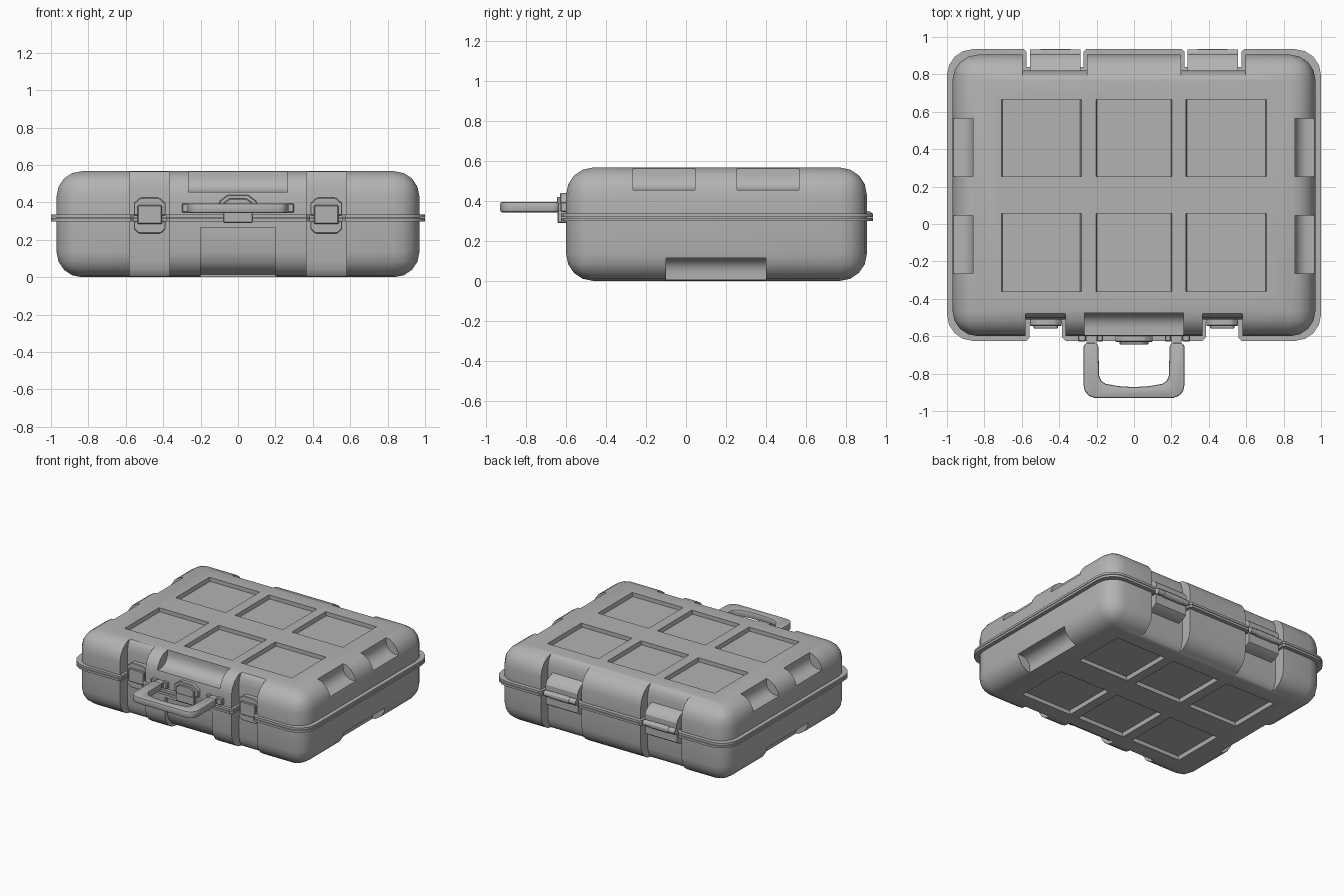
import bpy, bmesh, math
from mathutils import Vector

if "Cube" in bpy.data.objects:
    bpy.data.objects.remove(bpy.data.objects["Cube"])

grey = bpy.data.materials.new("grey plastic")
grey.diffuse_color = (0.45, 0.45, 0.45, 1)
grey.use_nodes = True
grey.node_tree.nodes["Principled BSDF"].inputs["Base Color"].default_value = grey.diffuse_color
H = 0.567      # case height
SEAM = 0.3175  # split between lid and base


def add_prism(bm, pts, axis, a, b):
    """Extrude a 2D outline along an axis: X uses (y,z), Y uses (x,z), Z uses (x,y)."""
    place = {"X": lambda u, v, w: (w, u, v),
             "Y": lambda u, v, w: (u, w, v),
             "Z": lambda u, v, w: (u, v, w)}[axis]
    lo = [bm.verts.new(place(u, v, a)) for u, v in pts]
    hi = [bm.verts.new(place(u, v, b)) for u, v in pts]
    faces = [bm.faces.new(lo), bm.faces.new(hi)]
    for i in range(len(pts)):
        j = (i + 1) % len(pts)
        faces.append(bm.faces.new((lo[i], lo[j], hi[j], hi[i])))
    bmesh.ops.recalc_face_normals(bm, faces=faces)


def finish(name, bm, bevel=0, segments=1):
    if bevel:
        sharp = [e for e in bm.edges if e.calc_face_angle(0) > 0.6]
        bmesh.ops.bevel(bm, geom=sharp, offset=bevel, segments=segments,
                        profile=0.5, affect='EDGES', clamp_overlap=True)
    bmesh.ops.recalc_face_normals(bm, faces=bm.faces[:])
    me = bpy.data.meshes.new(name)
    bm.to_mesh(me)
    bm.free()
    me.materials.append(grey)
    ob = bpy.data.objects.new(name, me)
    bpy.context.collection.objects.link(ob)
    return ob


def prism(name, pts, axis, a, b, bevel=0, segments=1):
    bm = bmesh.new()
    add_prism(bm, pts, axis, a, b)
    return finish(name, bm, bevel, segments)


def rect(u0, v0, u1, v1):
    return [(u0, v0), (u1, v0), (u1, v1), (u0, v1)]


def arc(cx, cy, r, a0, a1, n):
    return [(cx + r * math.cos(math.radians(a0 + (a1 - a0) * i / n)),
             cy + r * math.sin(math.radians(a0 + (a1 - a0) * i / n))) for i in range(n + 1)]


def mirrored(half):
    """Complete an outline given for x >= 0."""
    return half + [(-x, y) for x, y in reversed(half) if x > 1e-6]


def boolean(ob, other, op):
    mod = ob.modifiers.new("bool", 'BOOLEAN')
    mod.operation, mod.solver, mod.object = op, 'EXACT', other
    dg = bpy.context.evaluated_depsgraph_get()
    me = bpy.data.meshes.new_from_object(ob.evaluated_get(dg))
    ob.modifiers.clear()
    ob.data = me
    bpy.data.objects.remove(other)


def shell(name):
    """Rounded box, the blank for the lid and the base."""
    bm = bmesh.new()
    add_prism(bm, rect(-0.97, -0.60, 0.97, 0.905), "Z", 0, H)
    return finish(name, bm, 0.135, 4)


def recesses():
    """Every pocket cut out of the shell."""
    bm = bmesh.new()
    # six shallow panels on the top and on the bottom
    for x0, x1 in ((-0.71, -0.28), (-0.205, 0.205), (0.275, 0.71)):
        for y0, y1 in ((-0.36, 0.055), (0.255, 0.665)):
            for z, d in ((H, 1), (0, -1)):
                t = 0.008
                add_prism(bm, [(x0 + t, z - d * 0.03), (x1 - t, z - d * 0.03),
                               (x1, z + d * 0.01), (x0, z + d * 0.01)], "Y", y0, y1)

    def scoop(wall, floor, r, s, up):
        """Concave corner cut, s is the outward side, up the open direction."""
        c = arc(0, 0, r, 180, 270, 5)
        pts = [(wall + s * (r + u), floor + up * (r + v)) for u, v in c]
        far, end = wall + s * 0.3, floor + up * 0.3
        return pts + [(far, floor), (far, end), (wall, end)]

    # side scoops, two high and one low on each side
    for s in (-1, 1):
        for y0, y1 in ((-0.265, 0.045), (0.255, 0.565)):
            add_prism(bm, scoop(s * 0.86, 0.455, 0.075, s, 1), "Y", y0, y1)
        add_prism(bm, scoop(s * 0.86, 0.115, 0.075, s, -1), "Y", -0.1, 0.4)
    # finger scoop above the handle
    add_prism(bm, scoop(-0.475, 0.455, 0.08, -1, 1), "X", -0.265, 0.265)
    # shallow front recess below the handle
    add_prism(bm, [(-0.8, -0.1), (-0.45, -0.1), (-0.455, 0.015), (-0.51, 0.035), (-0.55, 0.075),
                   (-0.57, 0.135), (-0.57, 0.265), (-0.8, 0.265)], "X", -0.2, 0.2)

    def channel(outer, top, wall):
        """Full height slot with rounded top and bottom."""
        d = wall - top
        low = [(top, -0.1), (top, 0.0), (top + d * 0.35, 0.012), (top + d * 0.75, 0.04), (wall, 0.085)]
        return [(outer, -0.1)] + low + [(y, H - z) for y, z in reversed(low)] + [(outer, H + 0.1)]

    for s in (-1, 1):
        a, b = sorted((s * 0.365, s * 0.58))
        add_prism(bm, channel(-0.8, -0.475, -0.51), "X", a, b)
        a, b = sorted((s * 0.25, s * 0.595))
        add_prism(bm, channel(1.1, 0.78, 0.82), "X", a, b)
    return finish("recess_cutter", bm)


# rim outline, stepping in around latches and hinges
rim = mirrored([(0, -0.625), (0.365, -0.625), (0.385, -0.605), (0.385, -0.53), (0.56, -0.53),
                (0.56, -0.61), (0.575, -0.625)]
               + arc(0.86, -0.485, 0.14, -90, 0, 4) + arc(0.86, 0.795, 0.14, 0, 90, 4)
               + [(0.59, 0.935), (0.575, 0.92), (0.575, 0.84), (0.27, 0.84), (0.27, 0.92),
                  (0.255, 0.935), (0, 0.935)])

# lid and base halves, each with its lip
for name, z0, z1, lip in (("lid", SEAM, 1, (0.3195, 0.336)), ("base", -1, SEAM, (0.299, 0.3155))):
    half = shell(name)
    boolean(half, recesses(), 'DIFFERENCE')
    boolean(half, prism("half_box", rect(-2, -2, 2, 2), "Z", z0, z1), 'INTERSECT')
    boolean(half, prism("lip", rim, "Z", *lip), 'UNION')

for s, side in ((-1, "left"), (1, "right")):
    # front latches
    c = s * 0.472

    def latch(part, pts, y, bevel=0.004):
        prism(f"{side}_latch_{part}", [(c + x, z) for x, z in mirrored(pts)], "Y", y, -0.50, bevel)

    latch("hook", [(0, 0.33), (0.085, 0.33), (0.085, 0.395), (0.05, 0.425), (0, 0.425)], -0.545)
    latch("foot", [(0, 0.235), (0.06, 0.235), (0.085, 0.26), (0.085, 0.30), (0, 0.30)], -0.545)
    latch("clasp", [(0, 0.285), (0.065, 0.285), (0.065, 0.385), (0, 0.385)], -0.56)

    # back hinges: upper and lower leaf around a barrel
    a, b = sorted((s * 0.285, s * 0.555))
    prism(side + "_hinge_upper_leaf", [(0.80, 0.33), (0.905, 0.33), (0.905, 0.385),
          (0.89, 0.41), (0.86, 0.432), (0.80, 0.45)], "X", a, b)
    prism(side + "_hinge_lower_leaf", [(0.80, 0.31), (0.80, 0.20), (0.87, 0.215),
          (0.90, 0.235), (0.90, 0.31)], "X", a, b)
    prism(side + "_hinge_barrel", arc(0.912, 0.324, 0.022, 0, 330, 11), "X", a, b)
    a, b = sorted((s * 0.34, s * 0.50))
    prism(side + "_hinge_knuckle", arc(0.911, 0.324, 0.025, 0, 330, 11), "X", a, b)

    # handle mounts and pivots
    for i, (m0, m1) in enumerate(((0.165, 0.198), (0.257, 0.30))):
        a, b = sorted((s * m0, s * m1))
        prism(f"{side}_handle_mount_{i + 1}", rect(-0.628, 0.345, -0.59, 0.395), "X", a, b, 0.005)
    a, b = sorted((s * 0.20, s * 0.255))
    prism(side + "_handle_pivot", rect(-0.66, 0.35, -0.59, 0.39), "X", a, b)

# carrying handle
prism("handle", mirrored([(0, -0.93), (0.21, -0.93), (0.245, -0.917), (0.264, -0.89), (0.27, -0.86),
      (0.27, -0.65), (0.255, -0.635), (0.205, -0.635), (0.19, -0.65), (0.187, -0.81),
      (0.175, -0.84), (0.15, -0.855), (0.08, -0.867), (0, -0.872)]), "Z", 0.343, 0.395, 0.01, 2)

# centre catch: tapered button and lower tongue
prism("catch_button", mirrored([(0, 0.355), (0.10, 0.355), (0.10, 0.405), (0.055, 0.44),
      (0, 0.44)]), "Y", -0.63, -0.59, 0.004)
prism("catch_face", mirrored([(0, 0.35), (0.075, 0.35), (0.075, 0.40), (0.045, 0.42),
      (0, 0.42)]), "Y", -0.645, -0.60, 0.004)
prism("catch_tongue", rect(-0.078, 0.29, 0.078, 0.355), "Y", -0.643, -0.59, 0.004)

# smooth rounded surfaces, keep real edges crisp
bpy.ops.object.select_all(action='SELECT')
bpy.context.view_layer.objects.active = bpy.data.objects["lid"]
bpy.ops.object.shade_smooth_by_angle(angle=math.radians(30))
